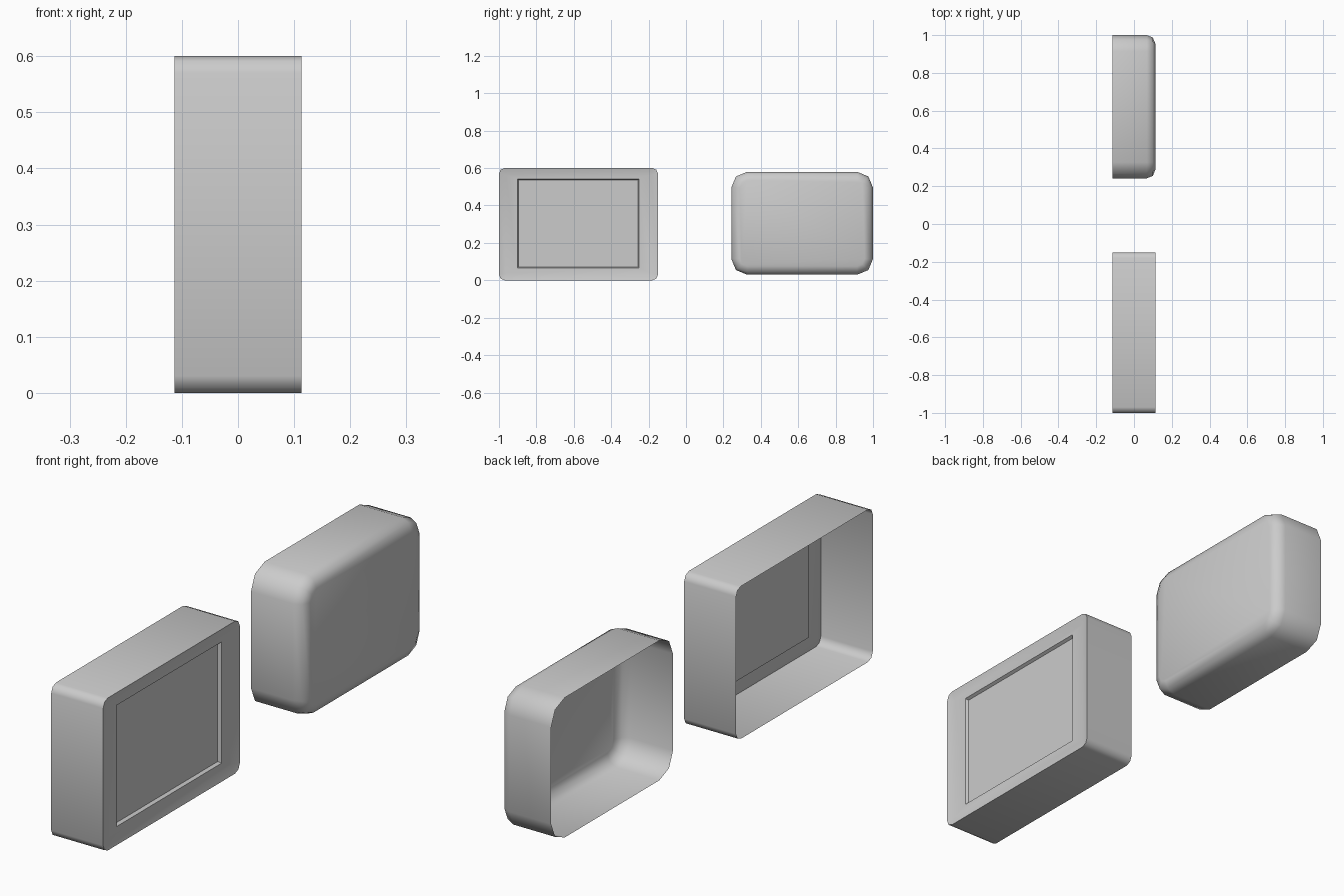
import bpy, bmesh, math

if "Cube" in bpy.data.objects:
    bpy.data.objects.remove(bpy.data.objects["Cube"])


def rounded_loop(bm, x, y0, y1, z0, z1, r, segs=2):
    """Rounded rectangle of vertices in the plane at x."""
    centres = [(y1 - r, z1 - r, 0), (y0 + r, z1 - r, 90),
               (y0 + r, z0 + r, 180), (y1 - r, z0 + r, 270)]
    verts = []
    for cy, cz, start in centres:
        for i in range(segs + 1):
            a = math.radians(start + 90 * i / segs)
            verts.append(bm.verts.new((x, cy + r * math.cos(a), cz + r * math.sin(a))))
    return verts


def open_shell(name, rings, angle):
    """Loft rings from the open back to a capped front."""
    bm = bmesh.new()
    loops = [rounded_loop(bm, *ring) for ring in rings]
    for a, b in zip(loops, loops[1:]):
        n = len(a)
        for i in range(n):
            j = (i + 1) % n
            bm.faces.new((a[i], a[j], b[j], b[i]))
    bm.faces.new(loops[-1])
    bmesh.ops.remove_doubles(bm, verts=bm.verts, dist=1e-5)
    mesh = bpy.data.meshes.new(name)
    bm.to_mesh(mesh)
    bm.free()
    obj = bpy.data.objects.new(name, mesh)
    bpy.context.collection.objects.link(obj)
    bpy.ops.object.select_all(action='DESELECT')
    obj.select_set(True)
    bpy.context.view_layer.objects.active = obj
    bpy.ops.object.shade_smooth_by_angle(angle=math.radians(angle))
    return obj


def inset(x, box, d, r):
    y0, y1, z0, z1 = box
    return (x, y0 + d, y1 - d, z0 + d, z1 - d, r)


X = 0.113

# Front housing: dished bezel around a recessed screen, open at the back
case = (-1.0, -0.15, 0.0, 0.6)
screen = (-0.902, -0.25, 0.065, 0.542)
open_shell("front_housing", [
    inset(-X, case, 0, 0.03),
    inset(X, case, 0, 0.03),
    inset(X - 0.009, case, 0.037, 0),
    inset(X - 0.010, screen, 0, 0),
    inset(X - 0.022, screen, 0.006, 0),
], 50)

# Back cover: rounded tub, open at the back
tub = (0.242, 1.0, 0.03, 0.58)
R, F = 0.085, 0.045
rings = [inset(-X, tub, 0, R)]
for i in range(3):
    a = math.radians(45 * i)
    d = F * (1 - math.cos(a))
    rings.append(inset(X - F + F * math.sin(a), tub, d, R - d))
open_shell("back_cover", rings, 60)
